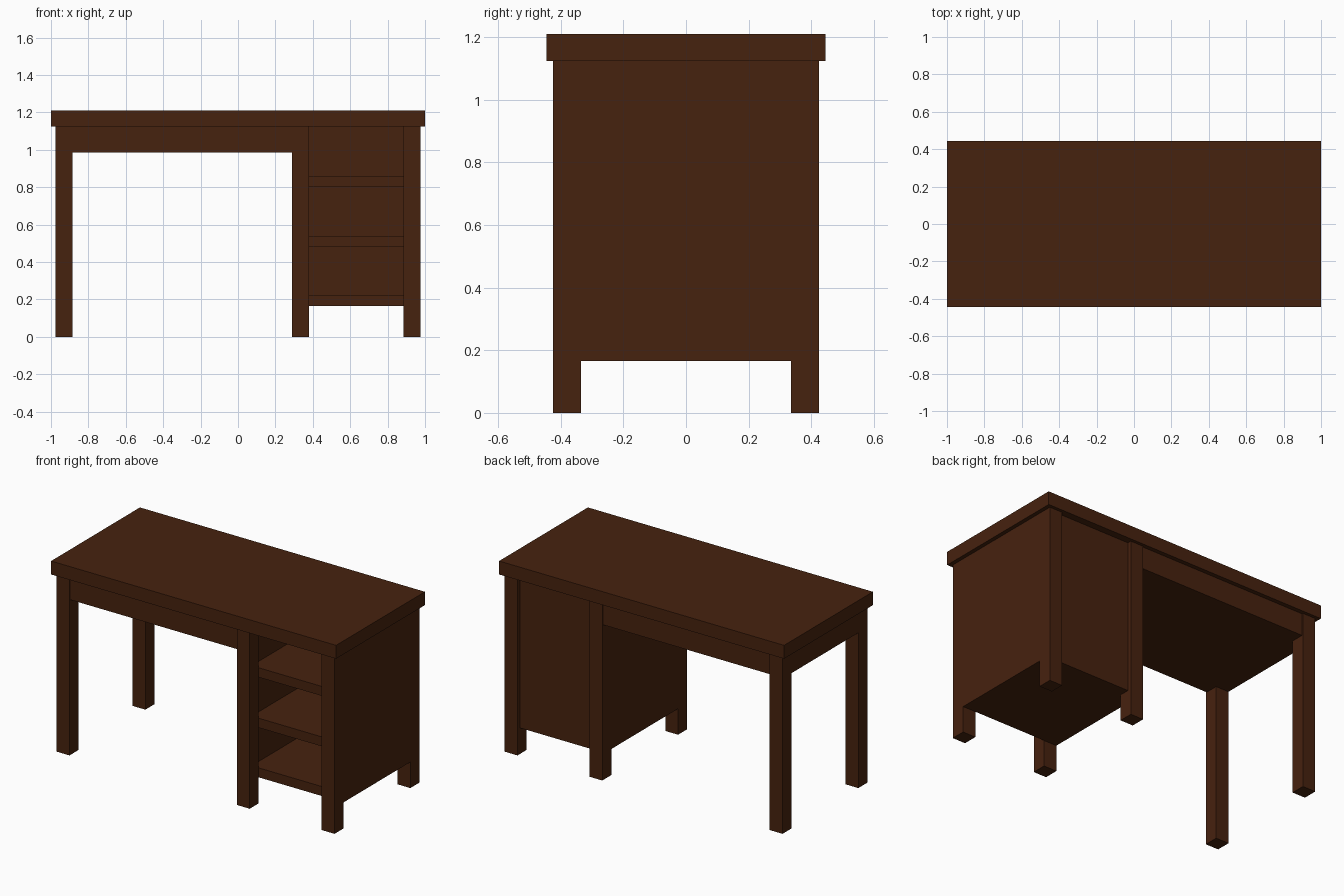
import bpy

if "Cube" in bpy.data.objects:
    bpy.data.objects.remove(bpy.data.objects["Cube"])

# One dark brown wood colour
wood = bpy.data.materials.new("dark_brown_wood")
wood.diffuse_color = (0.062, 0.0160, 0.0045, 1.0)
wood.use_nodes = True
wood.node_tree.nodes["Principled BSDF"].inputs["Base Color"].default_value = wood.diffuse_color


def box(name, x, y, z):
    """Box from (min, max) ranges on each axis."""
    bpy.ops.mesh.primitive_cube_add(
        size=1, location=[(r[0] + r[1]) / 2 for r in (x, y, z)])
    ob = bpy.context.object
    ob.name = name
    ob.scale = [r[1] - r[0] for r in (x, y, z)]
    bpy.ops.object.transform_apply(location=False, rotation=False, scale=True)
    ob.data.materials.append(wood)
    return ob


UNDER = 1.125          # underside of the desk top
LEG_IN, LEG_OUT = 0.335, 0.425
CAB_BOTTOM = 0.165

# Desk top
box("desk_top", (-1, 1), (-0.445, 0.445), (UNDER, 1.21))

# Six square legs
for side, x0 in (("left", -0.975), ("middle", 0.29), ("right", 0.885)):
    box("front_leg_" + side, (x0, x0 + 0.09), (-LEG_OUT, -LEG_IN), (0, UNDER))
    box("back_leg_" + side, (x0, x0 + 0.09), (LEG_IN, LEG_OUT), (0, UNDER))

# Closed apron box over the knee space, and its end between the left legs
box("apron", (-0.885, 0.29), (-0.418, 0.418), (0.985, UNDER))
box("apron_end", (-0.975, -0.885), (-LEG_IN, LEG_IN), (0.985, UNDER))

# Cabinet side panels, flush with the legs
box("cabinet_inner_side", (0.29, 0.33), (-LEG_IN, LEG_IN), (CAB_BOTTOM, UNDER))
box("cabinet_outer_side", (0.935, 0.975), (-LEG_IN, LEG_IN), (CAB_BOTTOM, UNDER))

# Cabinet back panel, set in slightly
box("cabinet_back", (0.38, 0.885), (0.36, 0.40), (CAB_BOTTOM, UNDER))

# Three open shelves
for i, z in enumerate((CAB_BOTTOM, 0.48, 0.80)):
    box(f"shelf_{i + 1}", (0.33, 0.935), (-LEG_IN, 0.36), (z, z + 0.06))
